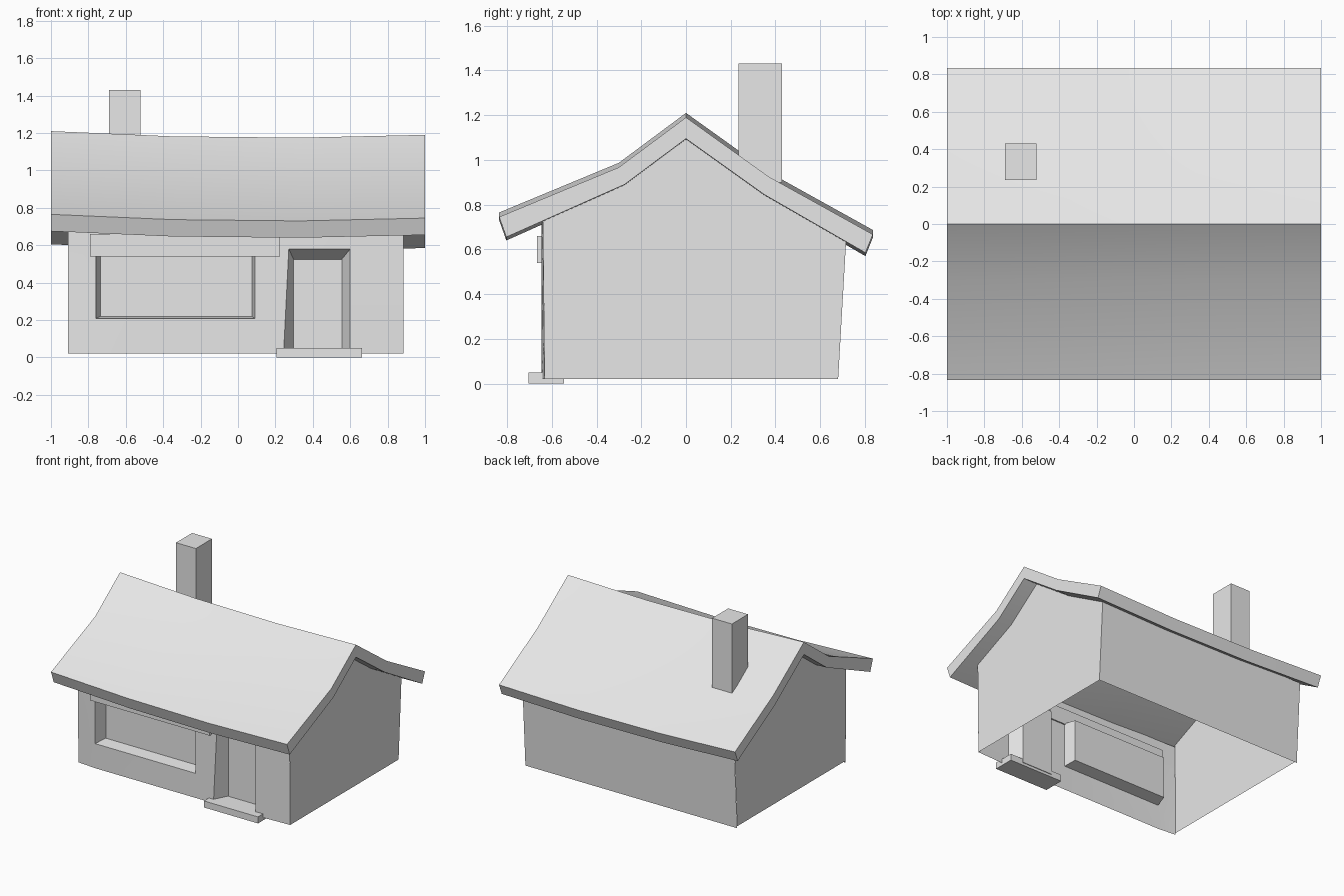
import bpy
import bmesh
from mathutils import Vector

cube = bpy.data.objects.get("Cube")
if cube:
    bpy.data.objects.remove(cube, do_unlink=True)

# One plain grey for the whole building
grey = bpy.data.materials.new("plain_grey")
grey.use_nodes = True
grey.diffuse_color = (0.8, 0.8, 0.8, 1)
grey.node_tree.nodes["Principled BSDF"].inputs["Base Color"].default_value = (0.8, 0.8, 0.8, 1)


def finish(name, bm, smooth=False):
    mesh = bpy.data.meshes.new(name)
    bm.to_mesh(mesh)
    bm.free()
    obj = bpy.data.objects.new(name, mesh)
    bpy.context.collection.objects.link(obj)
    mesh.materials.append(grey)
    if smooth:
        bpy.ops.object.select_all(action='DESELECT')
        obj.select_set(True)
        bpy.context.view_layer.objects.active = obj
        bpy.ops.object.shade_smooth_by_angle(angle=0.5)
    return obj


def box(name, low, high):
    bm = bmesh.new()
    bmesh.ops.create_cube(bm, size=1)
    low, high = Vector(low), Vector(high)
    for v in bm.verts:
        v.co = (low + high) / 2 + v.co * (high - low)
    return finish(name, bm)


def face(bm, points):
    return bm.faces.new([bm.verts.new(p) for p in points])


# Roof: a bent gable section swept along a sagging ridge
TOP = [(-0.835, 0.745), (-0.3, 0.967), (0, 1.19), (0.37, 0.925), (0.835, 0.667)]
UNDER = [(0.802, 0.585), (0.35, 0.845), (0, 1.095), (-0.275, 0.89), (-0.803, 0.655)]
SAG = [(-1, 0.02), (-0.35, -0.008), (0.33, -0.015), (1, 0)]

bm = bmesh.new()
rings = [[bm.verts.new((x, y, z + dz)) for y, z in TOP + UNDER] for x, dz in SAG]
count = len(rings[0])
for a, b in zip(rings, rings[1:]):
    for i in range(count):
        j = (i + 1) % count
        bm.faces.new((a[i], a[j], b[j], b[i]))
# End caps as strips between the upper and lower edges
for ring in (rings[0], rings[-1]):
    for i in range(len(TOP) - 1):
        bm.faces.new((ring[i], ring[i + 1], ring[-2 - i], ring[-1 - i]))
bmesh.ops.recalc_face_normals(bm, faces=bm.faces)
finish("roof", bm, smooth=True)

# Walls: an open-bottomed shell
LEFT, RIGHT, BASE, FRONT = -0.91, 0.885, 0.02, -0.64
GABLE = [(-0.632, BASE), (0.68, BASE), (0.716, 0.645), (0.35, 0.85),
         (0, 1.1), (-0.275, 0.895), (FRONT, 0.735)]
bm = bmesh.new()
face(bm, [(RIGHT, y, z) for y, z in GABLE])
face(bm, [(LEFT, y, z + 0.015) for y, z in reversed(GABLE)])
(y0, z0), (y1, z1) = GABLE[1], GABLE[2]
face(bm, [(RIGHT, y0, z0), (LEFT, y0, z0), (LEFT, y1, z1), (RIGHT, y1, z1)])
finish("side_and_back_walls", bm)

# Front wall: panels around the window and door openings
xs = [LEFT, -0.76, 0.09, 0.26, 0.6, RIGHT]
zs = [BASE, 0.208, 0.55, 0.58, 0.73]
OPEN = {(1, 1), (3, 0), (3, 1), (3, 2)}


def front_point(i, k):
    lean = 0.05 * (zs[k] - 0.35) if i == 3 else 0
    edge = i in (0, len(xs) - 1)
    y = -0.632 - 0.008 * zs[k] / zs[-1] if edge else -0.645
    return Vector((xs[i] + lean, y, zs[k]))


def recess(bm, outer, inner):
    # Splayed reveal leading back to a flat panel
    for a in range(4):
        b = (a + 1) % 4
        face(bm, (outer[a], outer[b], inner[b], inner[a]))
    face(bm, inner)


bm = bmesh.new()
for i in range(len(xs) - 1):
    for k in range(len(zs) - 1):
        if (i, k) not in OPEN:
            face(bm, [front_point(i, k), front_point(i + 1, k),
                      front_point(i + 1, k + 1), front_point(i, k + 1)])


def corners(i, k0, k1):
    return [front_point(i, k0), front_point(i + 1, k0),
            front_point(i + 1, k1), front_point(i, k1)]


def panel(x0, x1, z0, z1, y):
    return [Vector(p) for p in ((x0, y, z0), (x1, y, z0), (x1, y, z1), (x0, y, z1))]


recess(bm, corners(1, 1, 2), panel(-0.735, 0.074, 0.22, 0.54, -0.55))
recess(bm, corners(3, 0, 3), panel(0.297, 0.555, BASE, 0.525, -0.54))
bmesh.ops.remove_doubles(bm, verts=bm.verts, dist=0.0001)
finish("front_wall", bm, smooth=True)

# Trim and chimney
box("window_lintel", (-0.79, -0.665, 0.54), (0.225, -0.635, 0.66))
box("door_step", (0.205, -0.705, 0), (0.663, -0.545, 0.05))
box("chimney", (-0.69, 0.235, 0.9), (-0.522, 0.43, 1.43))
